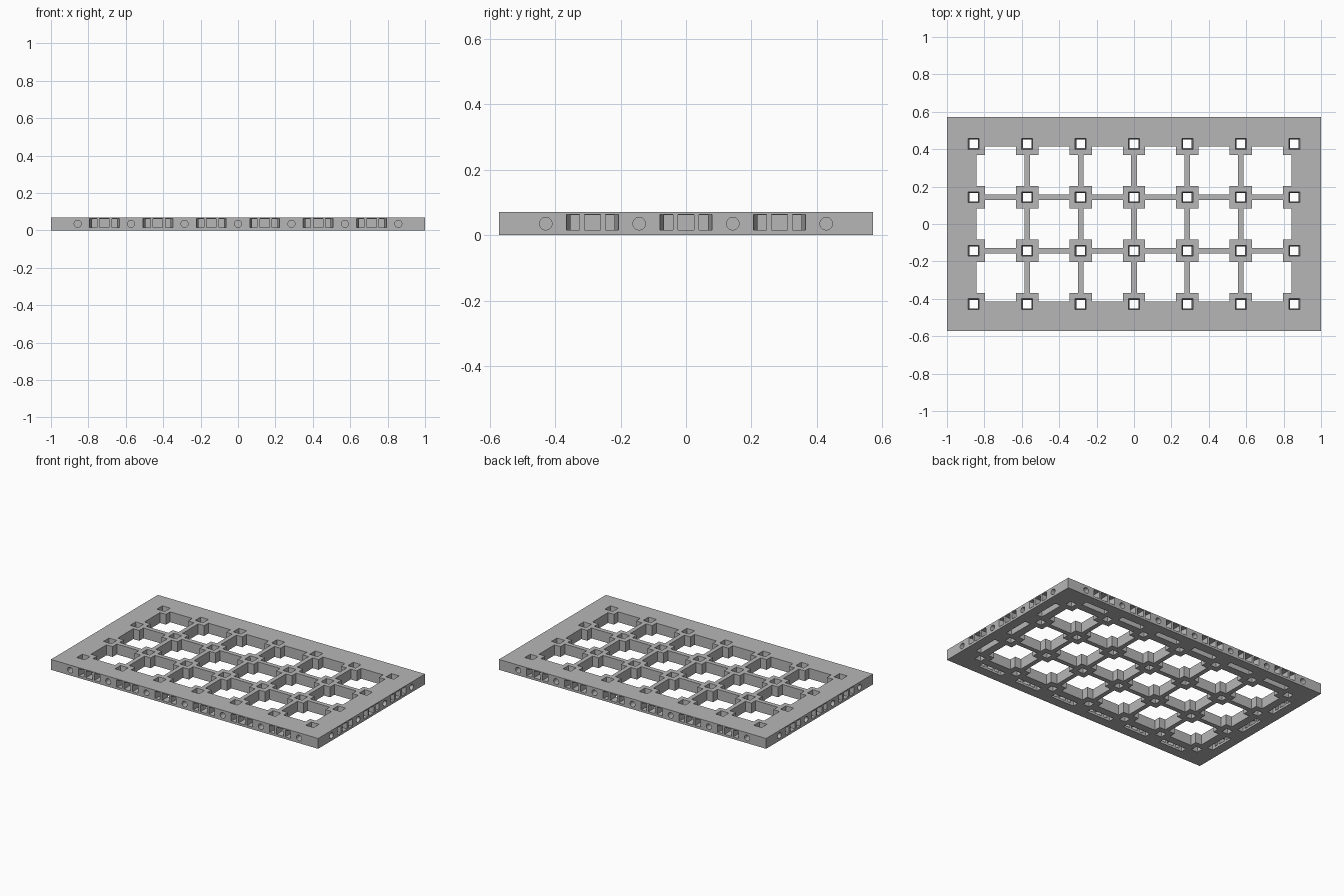
import bpy, bmesh
from math import pi
from mathutils import Matrix, Vector

if "Cube" in bpy.data.objects:
    bpy.data.objects.remove(bpy.data.objects["Cube"], do_unlink=True)

PITCH = 2 / 7
HALF_X, HALF_Y, HEIGHT = 1.0, PITCH * 2, 0.07
BLOCK, BAR = 0.06, 0.015          # half widths of the corner blocks and bars
posts_x = [(i - 3) * PITCH for i in range(7)]
posts_y = [(i - 1.5) * PITCH for i in range(4)]

grey = bpy.data.materials.new("plain_grey")
grey.use_nodes = True
grey.diffuse_color = (0.47, 0.47, 0.47, 1)
grey.node_tree.nodes["Principled BSDF"].inputs["Base Color"].default_value = grey.diffuse_color


def make_object(name, bm):
    bmesh.ops.recalc_face_normals(bm, faces=bm.faces)
    mesh = bpy.data.meshes.new(name)
    bm.to_mesh(mesh)
    bm.free()
    mesh.materials.append(grey)
    obj = bpy.data.objects.new(name, mesh)
    bpy.context.collection.objects.link(obj)
    return obj


def loft(bm, low, high, z0, z1, matrix=Matrix()):
    """Closed solid between two outlines with equal point counts."""
    a = [bm.verts.new(matrix @ Vector((x, y, z0))) for x, y in low]
    b = [bm.verts.new(matrix @ Vector((x, y, z1))) for x, y in high]
    bm.faces.new(a[::-1])
    bm.faces.new(b)
    for i in range(len(a)):
        j = (i + 1) % len(a)
        bm.faces.new((a[i], a[j], b[j], b[i]))


def rect(x0, x1, y0, y1):
    return [(x0, y0), (x1, y0), (x1, y1), (x0, y1)]


def lines(posts, half):
    return sorted([-half, half] + [p + o for p in posts for o in (-BLOCK, -BAR, BAR, BLOCK)])


def near(value, posts):
    return min(abs(value - p) for p in posts)


# Plate: border, bars and corner blocks around the open cells
bm = bmesh.new()
xs, ys = lines(posts_x, HALF_X), lines(posts_y, HALF_Y)
verts = {}
for i in range(len(xs) - 1):
    for j in range(len(ys) - 1):
        cx, cy = (xs[i] + xs[i + 1]) / 2, (ys[j] + ys[j + 1]) / 2
        dx, dy = near(cx, posts_x), near(cy, posts_y)
        border = abs(cx) > posts_x[-1] - BAR or abs(cy) > posts_y[-1] - BAR
        if border or min(dx, dy) < BAR or max(dx, dy) < BLOCK:
            corners = []
            for key in ((i, j), (i + 1, j), (i + 1, j + 1), (i, j + 1)):
                if key not in verts:
                    verts[key] = bm.verts.new((xs[key[0]], ys[key[1]], 0))
                corners.append(verts[key])
            bm.faces.new(corners)
result = bmesh.ops.extrude_face_region(bm, geom=bm.faces[:])
top = [v for v in result["geom"] if isinstance(v, bmesh.types.BMVert)]
bmesh.ops.translate(bm, verts=top, vec=(0, 0, HEIGHT))
bmesh.ops.recalc_face_normals(bm, faces=bm.faces)
bmesh.ops.dissolve_limit(bm, angle_limit=0.01, verts=bm.verts, edges=bm.edges)
plate = make_object("grid_base", bm)

# Tapered square holes through every block
holes = bmesh.new()
for x in posts_x:
    for y in posts_y:
        at = Matrix.Translation((x, y, 0))
        loft(holes, rect(-0.022, 0.022, -0.022, 0.022), rect(-0.03, 0.03, -0.03, 0.03),
             -0.01, HEIGHT + 0.01, at)

# Round holes and clip sockets along the four edges
cavities = bmesh.new()
for side in range(4):
    turn = Matrix.Rotation(side * pi / 2, 4, "Z")
    long_side = side % 2 == 0
    posts = posts_x if long_side else posts_y
    depth = HALF_Y if long_side else HALF_X
    for p in posts:
        at = turn @ Matrix.Translation((p, -depth + 0.02, HEIGHT / 2)) @ Matrix.Rotation(pi / 2, 4, "X")
        bmesh.ops.create_cone(holes, cap_ends=True, segments=24, radius1=0.019,
                              radius2=0.019, depth=0.08, matrix=at)
    for p, q in zip(posts, posts[1:]):
        at = turn @ Matrix.Translation(((p + q) / 2, -depth, 0))
        middle = rect(-0.025, 0.025, -0.01, 0.08)
        right = [(0.04, -0.01), (0.082, -0.01), (0.064, 0.08), (0.04, 0.08)]
        left = [(-x, y) for x, y in reversed(right)]
        for outline in (left, middle, right):
            loft(holes, outline, outline, 0.015, 0.063, at)
        slot = rect(-0.088, 0.088, 0.065, 0.105)
        loft(cavities, slot, slot, -0.01, 0.061, at)

cutters = [make_object("hole_cutter", holes), make_object("slot_cutter", cavities)]
for cutter in cutters:
    cutter.hide_render = True
    mod = plate.modifiers.new(cutter.name, "BOOLEAN")
    mod.operation, mod.solver, mod.object = "DIFFERENCE", "EXACT", cutter

# Bake the cuts and drop the cutters
graph = bpy.context.evaluated_depsgraph_get()
baked = bpy.data.meshes.new_from_object(plate.evaluated_get(graph))
plate.modifiers.clear()
plate.data = baked
for cutter in cutters:
    bpy.data.objects.remove(cutter, do_unlink=True)
